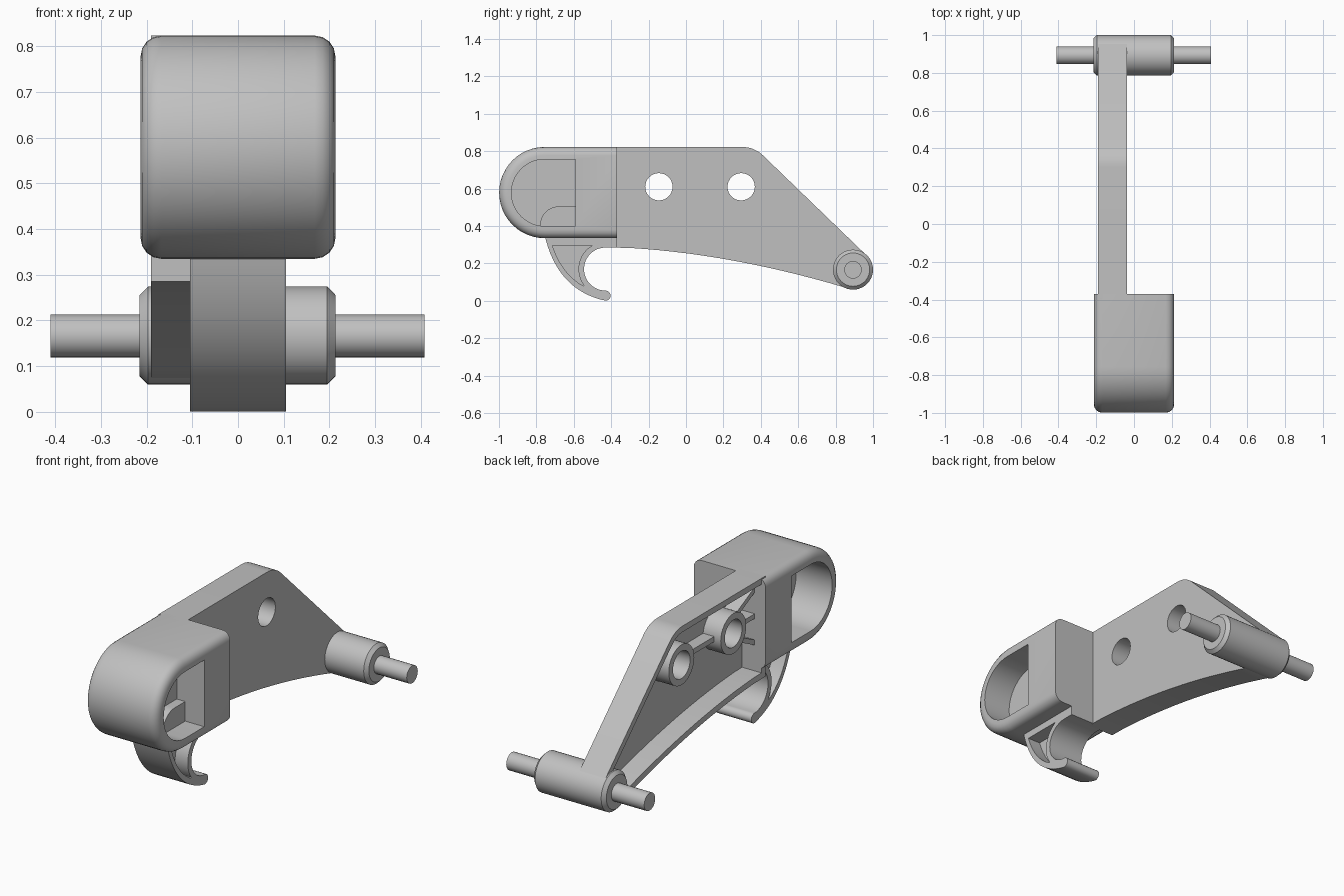
import bpy, bmesh, math

if "Cube" in bpy.data.objects:
    bpy.data.objects.remove(bpy.data.objects["Cube"])

plastic = bpy.data.materials.new("grey plastic")
plastic.diffuse_color = (0.53, 0.53, 0.53, 1)
plastic.use_nodes = True
plastic.node_tree.nodes["Principled BSDF"].inputs["Base Color"].default_value = plastic.diffuse_color


def arc(cy, cz, r, a0, a1, n):
    return [(cy + r * math.cos(math.radians(a0 + (a1 - a0) * i / n)),
             cz + r * math.sin(math.radians(a0 + (a1 - a0) * i / n))) for i in range(n + 1)]


def bezier(a, b, c, n):
    return [tuple((1 - t) ** 2 * a[k] + 2 * t * (1 - t) * b[k] + t * t * c[k] for k in (0, 1))
            for t in (i / n for i in range(n + 1))]


def inset(pts, d):
    """Move every side of a counter-clockwise outline inward by d."""
    out = []
    for i, p in enumerate(pts):
        a, b = pts[i - 1], pts[(i + 1) % len(pts)]
        l1, l2 = math.dist(a, p), math.dist(p, b)
        n1 = (-(p[1] - a[1]) / l1, (p[0] - a[0]) / l1)
        n2 = (-(b[1] - p[1]) / l2, (b[0] - p[0]) / l2)
        k = d / (1 + n1[0] * n2[0] + n1[1] * n2[1])
        out.append((p[0] + k * (n1[0] + n2[0]), p[1] + k * (n1[1] + n2[1])))
    return out


def prism(name, pts, x0, x1, bevel=0, segments=1, skip_y=None):
    """Extrude a (y, z) outline along x, optionally rounding its end rims."""
    bm = bmesh.new()
    ends = [[bm.verts.new((x, y, z)) for y, z in pts] for x in (x0, x1)]
    for end in ends:
        bm.faces.new(end)
    n = len(pts)
    for i in range(n):
        j = (i + 1) % n
        bm.faces.new((ends[0][i], ends[0][j], ends[1][j], ends[1][i]))
    bmesh.ops.recalc_face_normals(bm, faces=bm.faces)
    if bevel:
        rims = [e for e in bm.edges if abs(e.verts[0].co.x - e.verts[1].co.x) < 1e-6
                and not (skip_y is not None and all(abs(v.co.y - skip_y) < 1e-4 for v in e.verts))]
        bmesh.ops.bevel(bm, geom=rims, offset=bevel, segments=segments, profile=0.5,
                        affect='EDGES', clamp_overlap=True)
    mesh = bpy.data.meshes.new(name)
    bm.to_mesh(mesh)
    bm.free()
    mesh.materials.append(plastic)
    ob = bpy.data.objects.new(name, mesh)
    bpy.context.collection.objects.link(ob)
    return ob


def activate(ob):
    bpy.ops.object.select_all(action='DESELECT')
    ob.select_set(True)
    bpy.context.view_layer.objects.active = ob


def cut(ob, pts, x0, x1):
    cutter = prism("cutter", pts, x0, x1)
    cutter.hide_render = True
    mod = ob.modifiers.new("cut", 'BOOLEAN')
    mod.operation, mod.solver, mod.object = 'DIFFERENCE', 'EXACT', cutter
    activate(ob)
    bpy.ops.object.modifier_apply(modifier=mod.name)
    bpy.data.objects.remove(cutter)


def circle(cy, cz, r, n=32):
    return arc(cy, cz, r, 0, 360, n)[:-1]


def bar(name, p, q, w, x0, x1):
    l = math.dist(p, q)
    ny, nz = -(q[1] - p[1]) / l * w / 2, (q[0] - p[0]) / l * w / 2
    return prism(name, [(p[0] + ny, p[1] + nz), (p[0] - ny, p[1] - nz),
                        (q[0] - ny, q[1] - nz), (q[0] + ny, q[1] + nz)], x0, x1)


# Head: half-round block with a pocket in each side and a wall between
head = prism("head", [(-0.37, 0.335), (-0.37, 0.823)] + arc(-0.755, 0.579, 0.244, 90, 270, 24),
             -0.213, 0.213, 0.045, 4, skip_y=-0.37)
pocket = [(-0.59, 0.40), (-0.59, 0.757)] + arc(-0.755, 0.5785, 0.1785, 90, 270, 24)
cut(head, pocket, 0.05, 0.3)
cut(head, pocket, -0.3, 0.0)
prism("pocket_block", [(-0.585, 0.39), (-0.585, 0.505)] + arc(-0.68, 0.405, 0.10, 90, 180, 10)
      + [(-0.78, 0.39)], 0.04, 0.10)

# Arm: dished plate, open on the left
holes = [(-0.145, 0.61), (0.295, 0.61)]
outline = ([(-0.40, 0.285)]
           + bezier((-0.30, 0.283), (0.25, 0.25), (0.855, 0.07), 14)
           + arc(0.89, 0.17, 0.105, -70, 45, 8)
           + arc(0.30, 0.663, 0.16, 45, 90, 8)
           + [(-0.40, 0.823)])
arm = prism("arm", outline, -0.19, -0.036)
cut(arm, inset(outline, 0.032), -0.3, -0.075)
for y, z in holes:
    cut(arm, circle(y, z, 0.073), -0.3, 0.1)

# Hole bosses and stiffening ribs in the dish
for y, z in holes:
    boss = prism("hole_boss", circle(y, z, 0.108), -0.18, -0.07)
    cut(boss, circle(y, z, 0.073), -0.3, 0.1)
bar("boss_rib", (-0.04, 0.61), (0.19, 0.61), 0.028, -0.14, -0.07)
for z0, z1 in ((0.68, 0.76), (0.61, 0.61), (0.54, 0.46)):
    bar("fan_rib", (-0.225, z0), (-0.385, z1), 0.025, -0.15, -0.07)

# Hook below the head, with a curved triangular recess in each side
hook = prism("hook", bezier((-0.758, 0.36), (-0.69, 0.055), (-0.43, 0.001), 16)
             + arc(-0.43, 0.028, 0.027, -70, 80, 6)
             + arc(-0.43, 0.17, 0.115, 270, 90, 24)
             + [(-0.37, 0.285), (-0.37, 0.36)], -0.105, 0.105)
recess = ([(-0.715, 0.297)] + arc(-0.43, 0.17, 0.145, 119, 217, 12)
          + bezier((-0.55, 0.08), (-0.665, 0.145), (-0.715, 0.297), 8)[:-1])
cut(hook, recess, 0.03, 0.2)
cut(hook, recess, -0.2, -0.03)

# Pivot barrel and pin at the tail
prism("pivot_barrel", circle(0.893, 0.167, 0.107, 40), -0.215, 0.213, 0.018)
prism("pivot_pin", circle(0.893, 0.166, 0.047, 24), -0.41, 0.408)

for ob in list(bpy.data.objects):
    activate(ob)
    bpy.ops.object.shade_smooth_by_angle(angle=math.radians(30))
